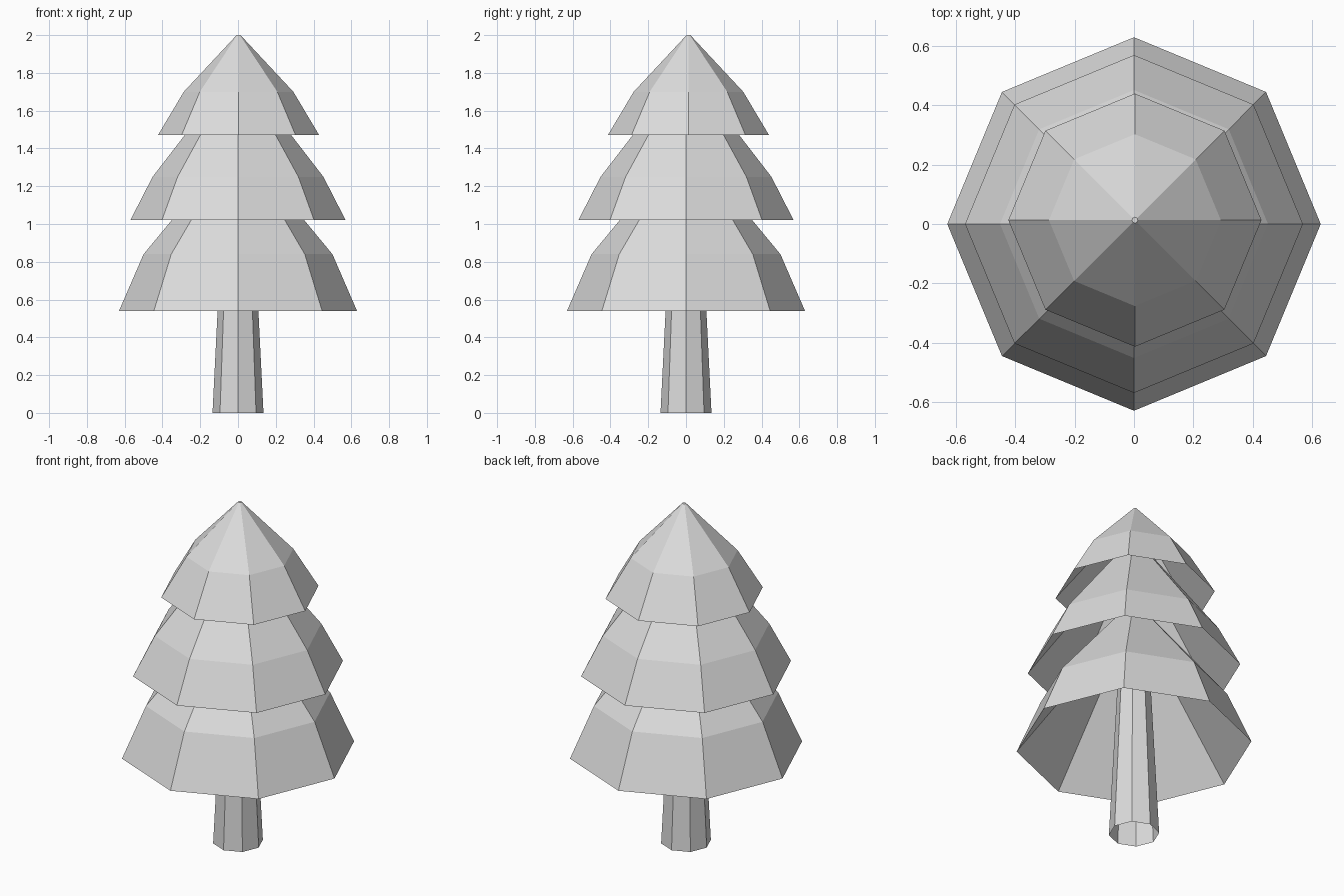
import bpy
import bmesh
from math import cos, sin, pi

cube = bpy.data.objects.get("Cube")
if cube:
    bpy.data.objects.remove(cube, do_unlink=True)

SIDES = 8
GREY = (0.72, 0.72, 0.72, 1)

grey = bpy.data.materials.new("light grey")
grey.use_nodes = True
grey.diffuse_color = GREY
grey.node_tree.nodes["Principled BSDF"].inputs["Base Color"].default_value = GREY


def lathe(name, profile, centre=(0, 0)):
    """Eight-sided shell through the (radius, height) rings, closed at the last."""
    bm = bmesh.new()
    rings = []
    for radius, z in profile:
        rings.append([bm.verts.new((centre[0] + radius * cos(2 * pi * i / SIDES),
                                    centre[1] + radius * sin(2 * pi * i / SIDES), z))
                      for i in range(SIDES)])
    for low, high in zip(rings, rings[1:]):
        for i in range(SIDES):
            j = (i + 1) % SIDES
            bm.faces.new((low[i], low[j], high[j], high[i]))
    bm.faces.new(rings[-1])
    mesh = bpy.data.meshes.new(name)
    bm.to_mesh(mesh)
    bm.free()
    mesh.materials.append(grey)
    obj = bpy.data.objects.new(name, mesh)
    bpy.context.collection.objects.link(obj)


# Tapered hollow trunk, open at the foot and running up inside the foliage
lathe("trunk", [(0.135, 0), (0.08, 1.1)])

# Foliage skirts: straight inner cone, rim, then the bent outer slope
lathe("lower_foliage", [(0.02, 1.33), (0.63, 0.54), (0.5, 0.84), (0.02, 1.42)])
lathe("middle_foliage", [(0.02, 1.73), (0.57, 1.02), (0.452, 1.25), (0.02, 1.81)])
lathe("top_foliage", [(0.02, 1.95), (0.427, 1.47), (0.29, 1.7), (0.01, 2.0)],
      centre=(0.003, 0.013))
